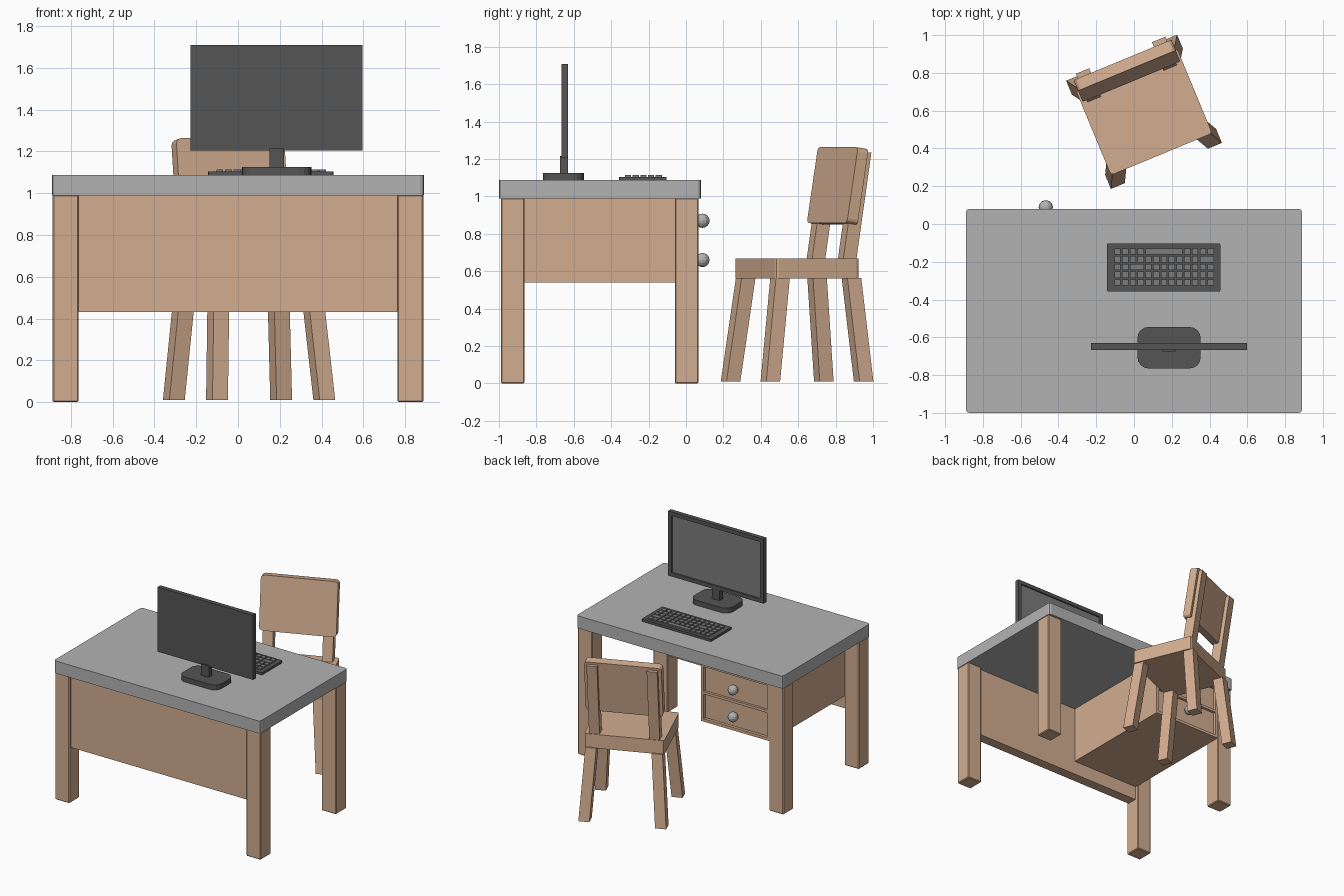
import bpy, bmesh
from math import radians
from mathutils import Matrix, Vector

if "Cube" in bpy.data.objects:
    bpy.data.objects.remove(bpy.data.objects["Cube"])


def material(name, r, g, b):
    m = bpy.data.materials.new(name)
    m.diffuse_color = (r, g, b, 1)
    m.use_nodes = True
    m.node_tree.nodes["Principled BSDF"].inputs["Base Color"].default_value = m.diffuse_color
    return m


WOOD = material("wood", 0.65, 0.42, 0.28)
DARK = material("dark_plastic", 0.09, 0.09, 0.09)
MID = material("mid_plastic", 0.2, 0.2, 0.2)
GREY = material("grey_top", 0.45, 0.45, 0.45)


def finish(name, bm, mats, matrix=None):
    bmesh.ops.recalc_face_normals(bm, faces=bm.faces)
    if matrix:
        bm.transform(matrix)
    me = bpy.data.meshes.new(name)
    bm.to_mesh(me)
    bm.free()
    for m in mats:
        me.materials.append(m)
    ob = bpy.data.objects.new(name, me)
    bpy.context.collection.objects.link(ob)
    return ob


def block(bm, lo, hi, bevel=0, axis=None, segments=2):
    """Box between two corners; bevels all edges or only those along one axis."""
    lo, hi = Vector(lo), Vector(hi)
    size = hi - lo
    mat = Matrix.Translation((lo + hi) / 2) @ Matrix.Diagonal((*size, 1))
    verts = bmesh.ops.create_cube(bm, size=1, matrix=mat)["verts"]
    if bevel:
        edges = {e for v in verts for e in v.link_edges}
        if axis is not None:
            edges = {e for e in edges
                     if abs((e.verts[0].co - e.verts[1].co)[axis]) > 1e-5}
        bmesh.ops.bevel(bm, geom=list(edges), offset=bevel, segments=segments,
                        profile=0.5, affect='EDGES')


def box(name, lo, hi, mat, bevel=0, axis=None, segments=2, matrix=None):
    bm = bmesh.new()
    block(bm, lo, hi, bevel, axis, segments)
    return finish(name, bm, [mat], matrix)


def slanted_post(name, bottom, top, width, matrix):
    """Square post whose two ends stay level."""
    bm = bmesh.new()
    h = width / 2
    rings = [[bm.verts.new((c[0] + sx * h, c[1] + sy * h, c[2]))
              for sx, sy in ((-1, -1), (1, -1), (1, 1), (-1, 1))]
             for c in (bottom, top)]
    bm.faces.new(rings[0])
    bm.faces.new(rings[1])
    for i in range(4):
        j = (i + 1) % 4
        bm.faces.new((rings[0][i], rings[0][j], rings[1][j], rings[1][i]))
    finish(name, bm, [WOOD], matrix)


# Desk top, legs and modesty panel
box("desk_top", (-0.89, -1.0, 0.99), (0.89, 0.08, 1.087), GREY, 0.018, 2)
for sx, side in ((-1, "left"), (1, "right")):
    for y, end in ((-0.99, "front"), (-0.06, "back")):
        x0, x1 = sorted((sx * 0.763, sx * 0.888))
        box(f"desk_{end}_{side}_leg", (x0, y, 0), (x1, y + 0.127, 0.992), WOOD, 0.006, None, 1)
box("front_panel", (-0.766, -0.97, 0.43), (0.766, -0.89, 0.992), WOOD, 0.01, 1)

# Drawer cabinet with a raised face frame
X0, X1 = -0.766, -0.17
bm = bmesh.new()
block(bm, (X0, -0.9, 0.54), (X1, 0.02, 0.992))
for x in (X0, X1 - 0.025):
    block(bm, (x, 0.02, 0.54), (x + 0.025, 0.06, 0.992))
for z0, z1 in ((0.54, 0.562), (0.755, 0.775), (0.968, 0.992)):
    block(bm, (X0 + 0.025, 0.02, z0), (X1 - 0.025, 0.06, z1))
finish("drawer_cabinet", bm, [WOOD])

# Drawer fronts and knobs
for z, label in ((0.66, "lower"), (0.87, "upper")):
    box(f"{label}_drawer_front", (X0 + 0.03, 0.015, z - 0.093),
        (X1 - 0.03, 0.045, z + 0.091), WOOD)
    bm = bmesh.new()
    bmesh.ops.create_uvsphere(bm, u_segments=12, v_segments=8, radius=0.038,
                              matrix=Matrix.Translation((-0.467, 0.088, z)))
    finish(f"{label}_drawer_knob", bm, [GREY])

# Monitor: stand base, neck, and panel with recessed screen
box("monitor_base", (0.018, -0.765, 1.085), (0.353, -0.545, 1.126), DARK, 0.06, 2, 4)
box("monitor_neck", (0.152, -0.674, 1.12), (0.22, -0.632, 1.215), DARK)
bm = bmesh.new()
block(bm, (-0.228, -0.666, 1.205), (0.597, -0.631, 1.709))
bm.normal_update()
screen = next(f for f in bm.faces if f.normal.y > 0.9)
bmesh.ops.inset_region(bm, faces=[screen], thickness=0.042)
bmesh.ops.inset_region(bm, faces=[screen], thickness=0.003, depth=-0.008)
screen.material_index = 1
finish("monitor_panel", bm, [DARK, MID])

# Keyboard body and keys (rows run from the space bar row towards the monitor)
box("keyboard_body", (-0.143, -0.358, 1.085), (0.457, -0.103, 1.105), DARK, 0.006, 2)
P = 0.0411
wide = {0: (4, 5), 1: (11, 2), 2: (2, 2)}
bm = bmesh.new()
for row in range(5):
    col = 0
    y = -0.125 - row * P
    while col < 13:
        start, length = wide.get(row, (-1, 1))
        n = length if col == start else 1
        x = -0.108 + col * P
        block(bm, (x + 0.004, y - P + 0.004, 1.1), (x + n * P - 0.004, y - 0.004, 1.114))
        col += n
finish("keyboard_keys", bm, [MID])

# Chair, turned on the floor
CHAIR = Matrix.Translation((0.053, 0.594, 0)) @ Matrix.Rotation(radians(22.5), 4, 'Z')
box("chair_seat", (-0.29, -0.243, 0.56), (0.29, 0.243, 0.668), WOOD, 0.018, 2, 2, CHAIR)
for sx, side in ((-1, "left"), (1, "right")):
    slanted_post(f"chair_front_{side}_leg", (sx * 0.278, -0.27, 0.01),
                 (sx * 0.24, -0.198, 0.565), 0.08, CHAIR)
    slanted_post(f"chair_back_{side}_leg", (sx * 0.278, 0.27, 0.01),
                 (sx * 0.24, 0.215, 0.565), 0.08, CHAIR)
    slanted_post(f"chair_{side}_back_post", (sx * 0.218, 0.191, 0.61),
                 (sx * 0.218, 0.286, 1.235), 0.076, CHAIR)

# Backrest board leaning away from the desk
LEAN = CHAIR @ Matrix.Translation((0, 0.235, 1.056)) @ Matrix.Rotation(radians(-9), 4, 'X')
box("chair_backrest", (-0.28, -0.031, -0.205), (0.28, 0.031, 0.205), WOOD, 0.025, 1, 3, LEAN)
